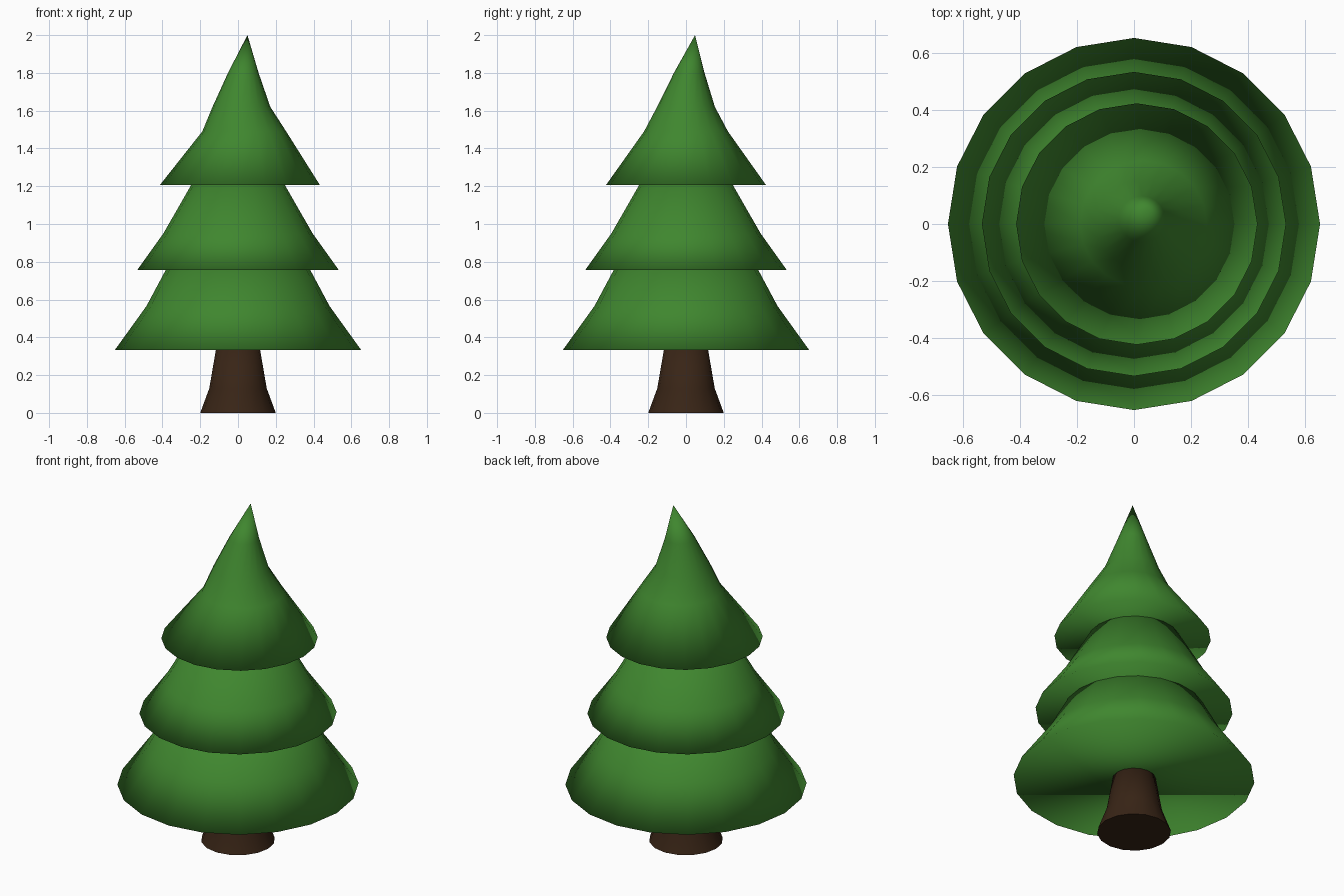
import bpy, bmesh
from math import sin, cos, tau

if "Cube" in bpy.data.objects:
    bpy.data.objects.remove(bpy.data.objects["Cube"])


def material(name, rgb):
    m = bpy.data.materials.new(name)
    m.diffuse_color = (*rgb, 1)
    m.use_nodes = True
    m.node_tree.nodes["Principled BSDF"].inputs["Base Color"].default_value = m.diffuse_color
    return m


def loft(name, rings, sides, mat, tip=None):
    """Closed round body through rings (radius, z, centre_x, centre_y), optional pointed tip."""
    bm = bmesh.new()
    loops = [[bm.verts.new((cx + r * cos(tau * i / sides), cy + r * sin(tau * i / sides), z))
              for i in range(sides)] for r, z, cx, cy in rings]
    bm.faces.new(loops[0][::-1])
    for a, b in zip(loops, loops[1:]):
        for i in range(sides):
            j = (i + 1) % sides
            bm.faces.new((a[i], a[j], b[j], b[i]))
    if tip:
        t = bm.verts.new(tip)
        for i in range(sides):
            bm.faces.new((loops[-1][i], loops[-1][(i + 1) % sides], t))
    else:
        bm.faces.new(loops[-1])
    for f in bm.faces:
        f.smooth = True
    me = bpy.data.meshes.new(name)
    bm.to_mesh(me)
    bm.free()
    me.materials.append(mat)
    ob = bpy.data.objects.new(name, me)
    bpy.context.collection.objects.link(ob)
    return ob


green = material("needles", (0.05, 0.24, 0.028))
brown = material("bark", (0.04, 0.018, 0.008))

# Flared trunk
trunk = loft("trunk", [(0.2, 0, 0, 0), (0.152, 0.13, 0, 0), (0.116, 0.34, 0, 0)], 16, brown)
trunk.data.polygons[0].use_smooth = False
for e in trunk.data.edges:  # crisp base edge
    if all(trunk.data.vertices[v].co.z == 0 for v in e.vertices):
        e.use_edge_sharp = True

# Two lower tiers, each running just into the tier above
loft("lower_tier", [(0.652, 0.333, 0, 0), (0.485, 0.565, 0, 0), (0.378, 0.765, 0, 0)], 20, green)
loft("middle_tier", [(0.533, 0.757, 0, 0), (0.395, 0.95, 0, 0), (0.243, 1.215, 0, 0)], 20, green)

# Top tier with its tip leaning to one side
loft("top_tier", [(0.423, 1.207, 0.01, 0), (0.222, 1.49, 0.033, 0), (0.153, 1.62, 0.018, 0),
                  (0.081, 1.8, 0.028, 0.017)], 20, green, tip=(0.05, 0.048, 2.0))
